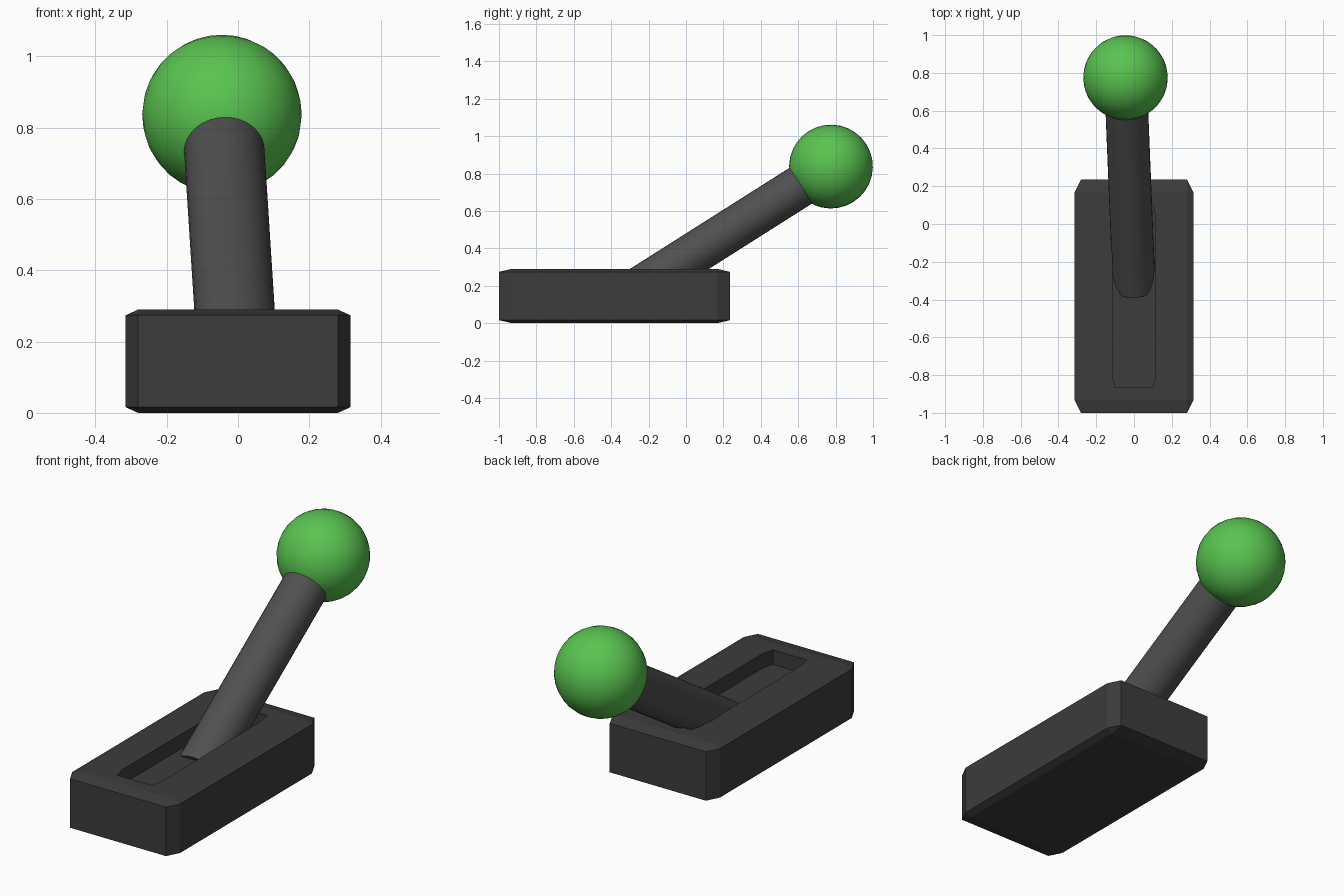
import bpy, bmesh
from mathutils import Vector, Matrix

if "Cube" in bpy.data.objects:
    bpy.data.objects.remove(bpy.data.objects["Cube"])


def material(name, color):
    m = bpy.data.materials.new(name)
    m.diffuse_color = (*color, 1)
    m.use_nodes = True
    m.node_tree.nodes["Principled BSDF"].inputs["Base Color"].default_value = m.diffuse_color
    return m


dark = material("dark_plastic", (0.045, 0.045, 0.045))
metal = material("lever_grey", (0.08, 0.08, 0.08))
green = material("knob_green", (0.1, 0.55, 0.08))


def add_object(name, bm, mat):
    mesh = bpy.data.meshes.new(name)
    bm.to_mesh(mesh)
    bm.free()
    mesh.materials.append(mat)
    ob = bpy.data.objects.new(name, mesh)
    bpy.context.collection.objects.link(ob)
    return ob


def chamfered_box(name, lo, hi, cut, mat, edges="all"):
    """Unit cube chamfered first, then stretched to the lo..hi box."""
    lo, hi = Vector(lo), Vector(hi)
    bm = bmesh.new()
    bmesh.ops.create_cube(bm, size=2)
    picked = [e for e in bm.edges
              if edges == "all" or abs(e.verts[0].co.z - e.verts[1].co.z) > 1]
    bmesh.ops.bevel(bm, geom=picked, offset=cut, segments=1, affect='EDGES')
    half, mid = (hi - lo) / 2, (hi + lo) / 2
    for v in bm.verts:
        v.co = Vector(a * b for a, b in zip(v.co, half)) + mid
    return add_object(name, bm, mat)


def smooth(ob):
    bpy.ops.object.select_all(action='DESELECT')
    ob.select_set(True)
    bpy.context.view_layer.objects.active = ob
    bpy.ops.object.shade_smooth_by_angle(angle=0.6)


# Base block with a sunken slot
base = chamfered_box("base", (-0.315, -1, 0), (0.315, 0.235, 0.29), 0.11, dark)
cutter = chamfered_box("slot_cutter", (-0.115, -0.865, 0.213), (0.115, 0.10, 0.5),
                       0.135, dark, edges="vertical")
cutter.hide_render = True
cutter.hide_set(True)
mod = base.modifiers.new("slot", 'BOOLEAN')
mod.operation = 'DIFFERENCE'
mod.solver = 'EXACT'
mod.object = cutter

# Tilted lever shaft, running from inside the base into the knob
foot, top = Vector((0, -0.33, 0.137)), Vector((-0.045, 0.775, 0.837))
axis = top - foot
bm = bmesh.new()
bmesh.ops.create_cone(bm, cap_ends=True, segments=32, radius1=0.113, radius2=0.113,
                      depth=axis.length)
bm.transform(Matrix.Translation((foot + top) / 2)
             @ axis.to_track_quat('Z', 'Y').to_matrix().to_4x4())
smooth(add_object("lever", bm, metal))

# Ball knob
bm = bmesh.new()
bmesh.ops.create_uvsphere(bm, u_segments=32, v_segments=16, radius=0.224)
bm.transform(Matrix.Translation(top) @ axis.to_track_quat('Z', 'Y').to_matrix().to_4x4())
smooth(add_object("knob", bm, green))
